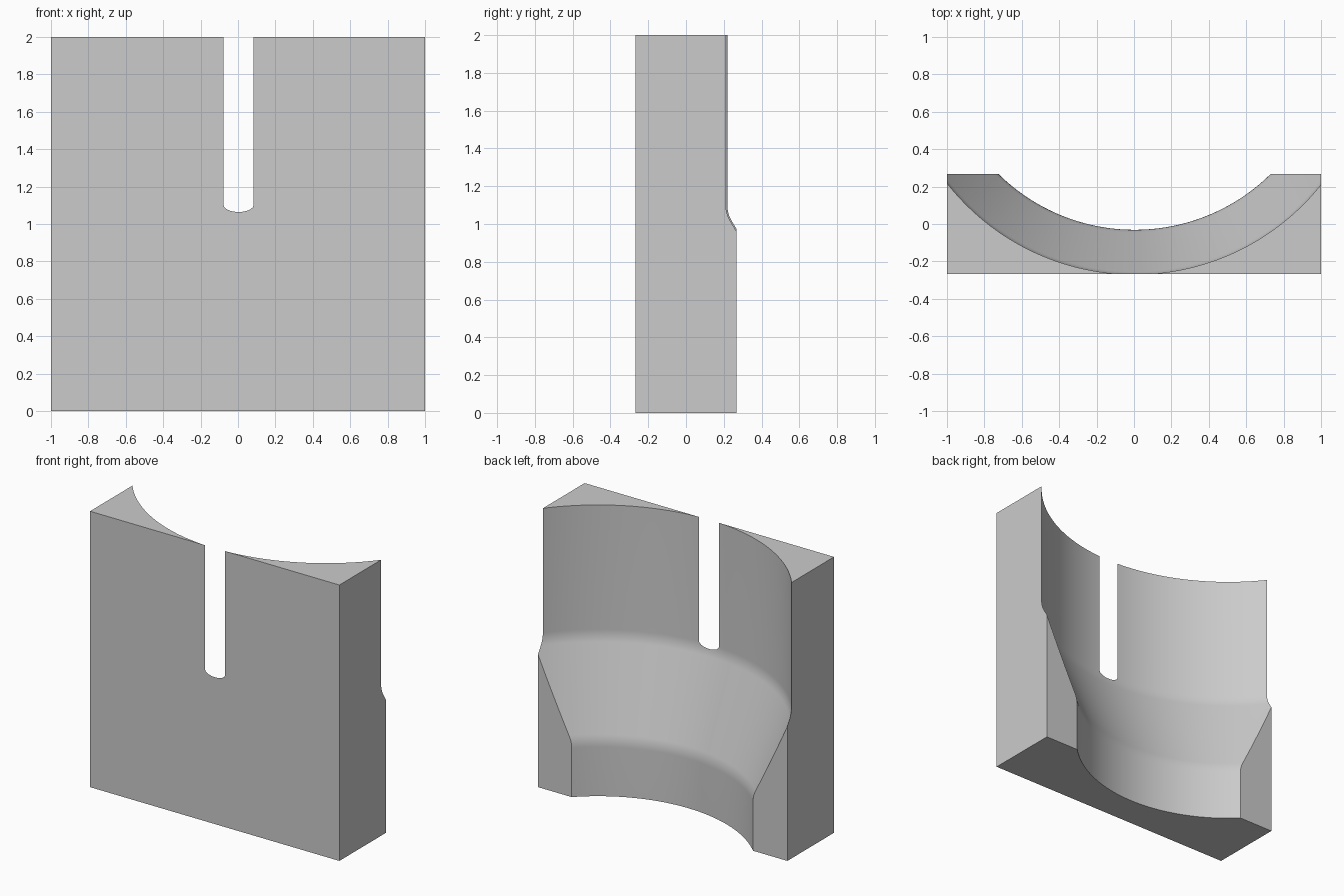
import bpy
import bmesh
from math import pi, tan, atan2, sin, cos, radians
from mathutils import Vector, Matrix

if "Cube" in bpy.data.objects:
    bpy.data.objects.remove(bpy.data.objects["Cube"], do_unlink=True)

WIDTH, DEPTH, HEIGHT = 2.0, 0.534, 2.0
AXIS = Vector((0.003, 1.005, 0))       # axis of the round bore
R_LOW, R_HIGH = 1.036, 1.2745          # bore radii below and above the taper
Z_LOW, Z_HIGH = 0.4, 1.055             # taper start and end
FILLET = 0.25

grey = bpy.data.materials.new("light grey")
grey.use_nodes = True
grey.diffuse_color = (0.6, 0.6, 0.6, 1)
grey.node_tree.nodes["Principled BSDF"].inputs["Base Color"].default_value = (0.6, 0.6, 0.6, 1)


def add_object(name, bm):
    mesh = bpy.data.meshes.new(name)
    bmesh.ops.recalc_face_normals(bm, faces=bm.faces[:])
    bm.to_mesh(mesh)
    bm.free()
    mesh.materials.append(grey)
    obj = bpy.data.objects.new(name, mesh)
    bpy.context.collection.objects.link(obj)
    return obj


def bore_profile(steps=8):
    """Radius and height points with both taper corners rounded."""
    slope = atan2(R_HIGH - R_LOW, Z_HIGH - Z_LOW)
    reach = FILLET * tan(slope / 2)
    angles = [slope * i / steps for i in range(steps + 1)]
    low = [(R_LOW + FILLET * (1 - cos(a)), Z_LOW - reach + FILLET * sin(a)) for a in angles]
    high = [(R_HIGH - FILLET * (1 - cos(a)), Z_HIGH + reach - FILLET * sin(a)) for a in reversed(angles)]
    return [(R_LOW, -0.2)] + low + high + [(R_HIGH, HEIGHT + 0.2)]


# Solid block
bm = bmesh.new()
bmesh.ops.create_cube(bm, size=1, matrix=Matrix.Translation((0, 0, HEIGHT / 2))
                      @ Matrix.Diagonal((WIDTH, DEPTH, HEIGHT, 1)))
block = add_object("mould_block", bm)

# Turned cutter for the stepped bore
bm = bmesh.new()
segments = 256
rings = []
for r, z in bore_profile():
    rings.append([bm.verts.new(AXIS + Vector((r * cos(a), r * sin(a), z)))
                  for a in (2 * pi * (i + 0.5) / segments for i in range(segments))])
for lower, upper in zip(rings, rings[1:]):
    for i in range(segments):
        j = (i + 1) % segments
        bm.faces.new((lower[i], lower[j], upper[j], upper[i]))
bm.faces.new(rings[0])
bm.faces.new(rings[-1])
cutter = add_object("bore_cutter", bm)
cutter.hide_render = True

# Cut the bore; it breaks through the front as a narrow slot
cut = block.modifiers.new("bore", 'BOOLEAN')
cut.operation = 'DIFFERENCE'
cut.solver = 'EXACT'
cut.object = cutter
bpy.ops.object.select_all(action='DESELECT')
bpy.context.view_layer.objects.active = block
block.select_set(True)
bpy.ops.object.modifier_apply(modifier=cut.name)
bpy.data.objects.remove(cutter, do_unlink=True)
bpy.ops.object.shade_smooth_by_angle(angle=radians(15))
